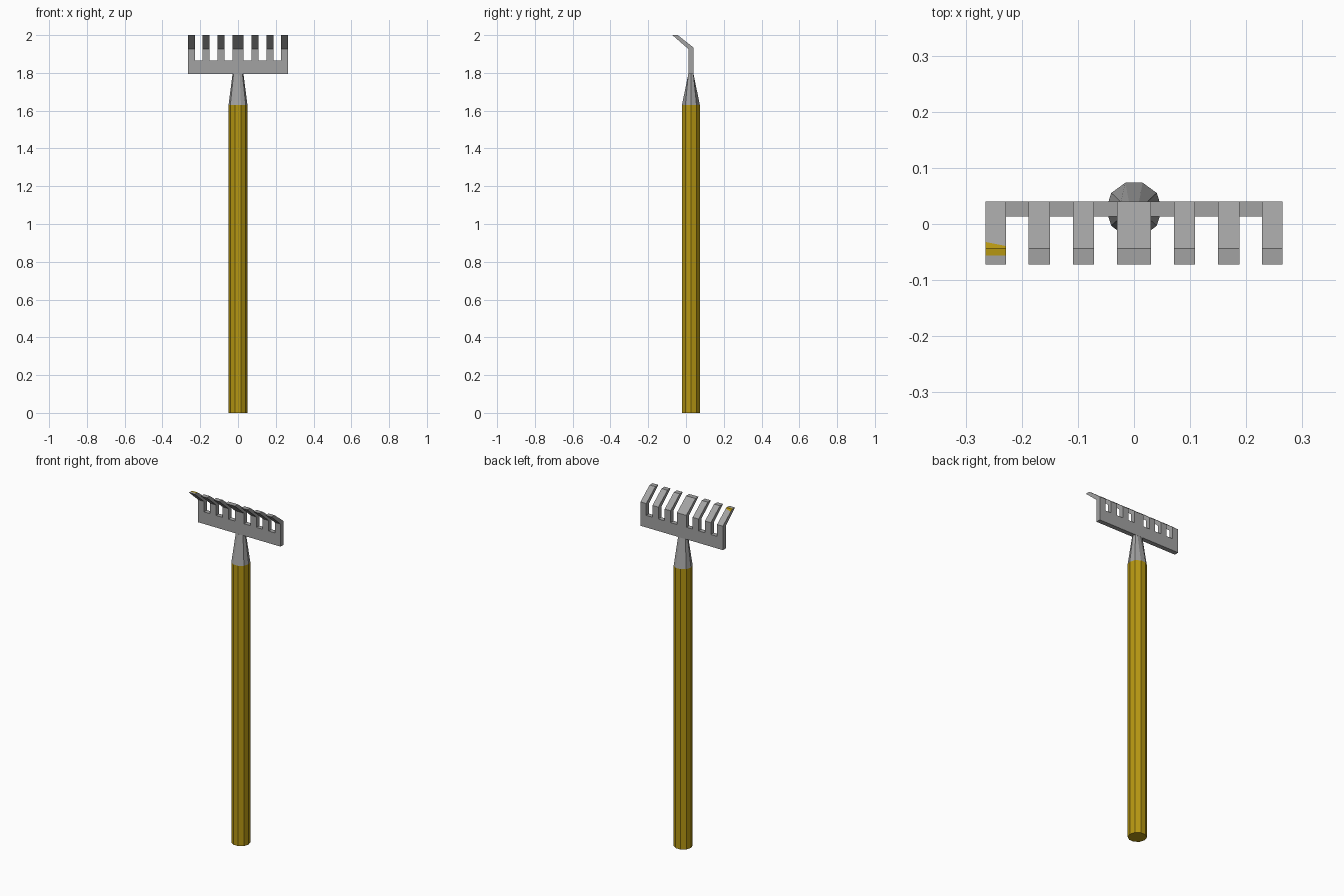
import bpy, bmesh, math
from mathutils import Vector

if "Cube" in bpy.data.objects:
    bpy.data.objects.remove(bpy.data.objects["Cube"])

CY = 0.026            # depth of the handle axis
YB, YF = 0.040, 0.013  # back and front of the metal plate


def material(name, rgb):
    m = bpy.data.materials.new(name)
    m.diffuse_color = (*rgb, 1)
    m.use_nodes = True
    m.node_tree.nodes["Principled BSDF"].inputs["Base Color"].default_value = m.diffuse_color
    return m


steel = material("grey_metal", (0.36, 0.36, 0.36))
wood = material("golden_wood", (0.47, 0.31, 0.006))


def finish(bm, name, *mats):
    bmesh.ops.recalc_face_normals(bm, faces=bm.faces)
    me = bpy.data.meshes.new(name)
    bm.to_mesh(me)
    bm.free()
    ob = bpy.data.objects.new(name, me)
    for m in mats:
        me.materials.append(m)
    bpy.context.collection.objects.link(ob)
    return ob


def loft(name, bottom, top, mat):
    bm = bmesh.new()
    a = [bm.verts.new(p) for p in bottom]
    b = [bm.verts.new(p) for p in top]
    bm.faces.new(a)
    bm.faces.new(b)
    n = len(a)
    for i in range(n):
        bm.faces.new((a[i], a[(i + 1) % n], b[(i + 1) % n], b[i]))
    return finish(bm, name, mat)


def ring(z, r=0.05):
    return [(r * math.cos(i * math.tau / 10), CY + r * math.sin(i * math.tau / 10), z)
            for i in range(10)]


# Ten-sided handle
loft("handle", ring(0), ring(1.63), wood)

# Socket: from the handle outline to the flat plate section
flat = []
for i in range(10):
    s = math.sin(i * math.tau / 10)
    side = 0 if abs(s) < 0.01 else math.copysign(0.0135, s)
    flat.append((0.029 * math.cos(i * math.tau / 10), CY + side, 1.795))
loft("socket", ring(1.63), flat, steel)

# Rake head: one outline of bar and teeth, swept through the plate and bend
teeth = [(-0.265, -0.228), (-0.188, -0.15), (-0.109, -0.071), (-0.03, 0.03),
         (0.071, 0.109), (0.15, 0.188), (0.228, 0.265)]
xs = [x for t in teeth for x in t]
bm = bmesh.new()
# side profile levels: (front y, front z, back y, back z)
levels = [(YF, 1.795, YB, 1.795), (YF, 1.865, YB, 1.865),
          (YF, 1.926, YB, 1.934), (-0.072, 2.0, -0.044, 2.0)]
F = [[bm.verts.new((x, l[0], l[1])) for x in xs] for l in levels]
B = [[bm.verts.new((x, l[2], l[3])) for x in xs] for l in levels]
last = len(xs) - 1
for i in range(last):
    tooth = i % 2 == 0
    for k in range(3 if tooth else 1):
        bm.faces.new((F[k][i], F[k][i + 1], F[k + 1][i + 1], F[k + 1][i]))
        bm.faces.new((B[k][i], B[k][i + 1], B[k + 1][i + 1], B[k + 1][i]))
        if k or i == 0:
            bm.faces.new((F[k][i], B[k][i], B[k + 1][i], F[k + 1][i]))
        if k or i + 1 == last:
            bm.faces.new((F[k][i + 1], B[k][i + 1], B[k + 1][i + 1], F[k + 1][i + 1]))
    top = 3 if tooth else 1
    bm.faces.new((F[0][i], F[0][i + 1], B[0][i + 1], B[0][i]))
    bm.faces.new((F[top][i], F[top][i + 1], B[top][i + 1], B[top][i]))
bmesh.ops.recalc_face_normals(bm, faces=bm.faces)

# Gold patch on the upper side of the left tooth tip, cut in as faces
for co, no in (((-0.25, -0.056, 0), (0, 1, 0)), ((-0.265, -0.032, 0), (0.2, 1, 0))):
    faces = [f for f in bm.faces
             if f.calc_center_median().x < -0.22 and f.calc_center_median().z > 1.94]
    geom = faces + list({e for f in faces for e in f.edges}) + list({v for f in faces for v in f.verts})
    bmesh.ops.bisect_plane(bm, geom=geom, plane_co=co, plane_no=Vector(no).normalized())
for f in bm.faces:
    c = f.calc_center_median()
    if c.x < -0.22 and f.normal.z > 0.3 and -0.056 < c.y < -0.032 - 0.2 * (c.x + 0.265) and c.z > 1.95:
        f.material_index = 1
finish(bm, "rake_head", steel, wood)
